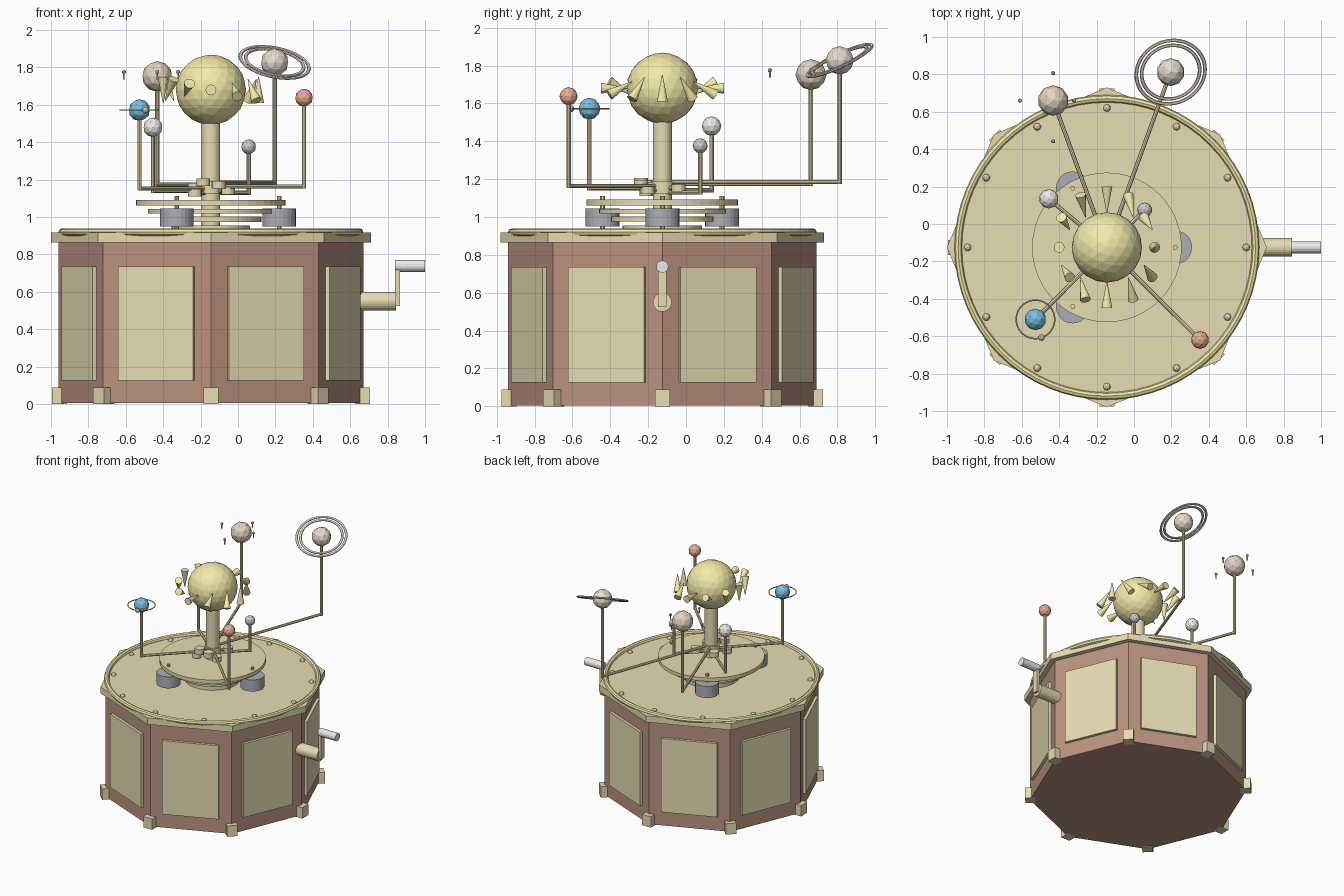
import bpy, math
from mathutils import Vector, Matrix

if "Cube" in bpy.data.objects:
    bpy.data.objects.remove(bpy.data.objects["Cube"])

CX, CY = -0.145, -0.125          # axis of the machine


def mat(name, r, g, b):
    m = bpy.data.materials.new(name)
    m.diffuse_color = (r, g, b, 1)
    m.use_nodes = True
    m.node_tree.nodes["Principled BSDF"].inputs["Base Color"].default_value = m.diffuse_color
    return m


BRASS = mat("brass", 0.80, 0.72, 0.45)
GOLD = mat("gold", 0.90, 0.82, 0.40)
WOOD = mat("wood", 0.50, 0.29, 0.22)
IRON = mat("iron", 0.42, 0.43, 0.47)
GREY = mat("grey_stone", 0.58, 0.56, 0.56)
PALE = mat("pale", 0.84, 0.82, 0.80)
BLUE = mat("blue", 0.20, 0.52, 0.76)
RED = mat("red", 0.80, 0.42, 0.28)
TAN = mat("tan", 0.78, 0.66, 0.53)
SAND = mat("sand", 0.78, 0.72, 0.62)


def finish(name, m):
    o = bpy.context.object
    o.name = name
    o.data.materials.append(m)
    return o


def rod(name, a, b, r, m, n=12, r2=None):
    """Cylinder, or cone, from point a to point b."""
    a, b = Vector(a), Vector(b)
    d = b - a
    bpy.ops.mesh.primitive_cone_add(vertices=n, radius1=r, radius2=r if r2 is None else r2,
                                    depth=d.length, location=(a + b) / 2)
    o = finish(name, m)
    if abs(d.x) + abs(d.y) > 1e-6 or d.z < 0:
        o.rotation_euler = d.to_track_quat('Z', 'Y').to_euler()
    return o


def disc(name, x, y, z0, z1, r, m, n=32):
    return rod(name, (x, y, z0), (x, y, z1), r, m, n)


def box(name, loc, size, m, rz=0):
    bpy.ops.mesh.primitive_cube_add(size=1, location=loc, rotation=(0, 0, rz))
    o = finish(name, m)
    o.scale = size
    return o


def ball(name, loc, r, m, sub=2):
    bpy.ops.mesh.primitive_ico_sphere_add(subdivisions=sub, radius=r, location=loc)
    return finish(name, m)


def ring(name, loc, R, r, m, n=48, k=8):
    bpy.ops.mesh.primitive_torus_add(major_segments=n, minor_segments=k, major_radius=R,
                                     minor_radius=r, location=loc)
    return finish(name, m)


def polar(r, deg):
    a = math.radians(deg)
    return CX + r * math.cos(a), CY + r * math.sin(a)


def octagon(name, z0, z1, r, m):
    # a cone primitive starts at +y, so 8 sides already have corners on the axes
    return disc(name, CX, CY, z0, z1, r, m, 8)


# Octagonal case with cornice, panels and feet
octagon("case", 0.005, 0.866, 0.815, WOOD)
octagon("cornice", 0.865, 0.918, 0.855, BRASS)
for i in range(8):
    px, py = polar(0.76, 22.5 + 45 * i)
    box("side_panel", (px, py, 0.43), (0.03, 0.434, 0.61), BRASS, math.radians(22.5 + 45 * i))
    fx, fy = polar(0.81, 45 * i)
    box("foot", (fx, fy, 0.045), (0.08, 0.08, 0.09), BRASS, math.radians(45 * i))

# Deck rim and rivets
ring("deck_rim", (CX, CY, 0.92), 0.795, 0.02, GOLD, 64)
for i in range(12):
    ball("rivet", (*polar(0.745, 30 * i), 0.918), 0.02, BRASS)

# Stack of wheels, drums and the central column
for r, z0, z1 in ((0.21, 0.918, 0.955), (0.27, 0.975, 1.003), (0.335, 1.018, 1.043),
                  (0.40, 1.062, 1.092)):
    disc("wheel", CX, CY, z0, z1, r, BRASS, 48)
for i in range(3):
    x, y = polar(0.365, 120 * i)
    disc("drum", x, y, 0.95, 1.045, 0.09, IRON, 24)
    disc("drum_pin", x, y, 0.91, 1.112, 0.013, BRASS, 10)
disc("column", CX, CY, 0.91, 1.52, 0.05, BRASS, 24)

# Sun with twelve cone rays
SUN = Vector((CX, CY, 1.68))
ball("sun", SUN, 0.188, GOLD, 3)
for i in range(12):
    a = math.radians(30 * i)
    s, c = math.sin(a), math.cos(a)
    p = SUN + Vector((c, s, 0)) * 0.255
    d = Vector((0.9 * s * c * c, -s, c)).normalized() * 0.07
    rod("sun_ray", p - d, p + d, 0.029, GOLD, 12, 0.002)

# Planets: position, radius, colour, arm height
PLANETS = [
    ("planet_1", (0.057, 0.075, 1.376), 0.040, GREY, 1.130),
    ("planet_2", (-0.455, 0.135, 1.480), 0.052, PALE, 1.141),
    ("planet_3", (-0.527, -0.510, 1.572), 0.058, BLUE, 1.152),
    ("planet_4", (0.353, -0.620, 1.638), 0.048, RED, 1.163),
    ("planet_5", (-0.432, 0.660, 1.752), 0.082, TAN, 1.174),
    ("planet_6", (0.196, 0.812, 1.827), 0.075, SAND, 1.185),
]
for name, p, r, m, z in PLANETS:
    out = Vector((p[0] - CX, p[1] - CY, 0)).normalized()
    hub = Vector((CX, CY, z))
    weight = hub - out * 0.12
    ball(name, p, r, m)
    rod("arm", weight, (p[0], p[1], z), 0.011, BRASS, 8)
    rod("post", (p[0], p[1], z - 0.011), p, 0.012, BRASS, 10)
    disc("arm_collar", CX, CY, z - 0.005, z + 0.006, 0.06, BRASS, 24)
    disc("counterweight", weight.x, weight.y, z - 0.02, z + 0.02, 0.037, BRASS, 16)

# Moon ring and moon of the blue planet
e = Vector(PLANETS[2][1])
ring("moon_track", e, 0.103, 0.004, BRASS, 40, 6)
ball("moon", e + Vector((0.032, -0.097, 0)), 0.018, GREY)

# Four small moons on pegs
j = Vector(PLANETS[4][1])
for dx, dy in ((0.112, 0), (0, 0.147), (-0.178, 0), (0, -0.217)):
    q = j + Vector((dx, dy, 0.024))
    ball("small_moon", q, 0.011, GREY)
    rod("moon_peg", q - Vector((0, 0, 0.04)), q, 0.005, BRASS, 6)

# Tilted double rings
nrm = Vector((0.21, -0.47, 1)).normalized()
for R, t in ((0.187, 0.010), (0.158, 0.010)):
    o = ring("planet_ring", PLANETS[5][1], R, t, SAND)
    o.rotation_euler = nrm.to_track_quat('Z', 'Y').to_euler()
    o.scale = (1, 1, 0.7)

# Crank on the right side
rod("crank_shaft", (0.55, CY, 0.55), (0.845, CY, 0.55), 0.05, BRASS, 24)
box("crank_arm", (0.852, CY, 0.635), (0.026, 0.045, 0.22), BRASS)
rod("crank_handle", (0.84, CY, 0.738), (1.0, CY, 0.738), 0.032, PALE, 20)
